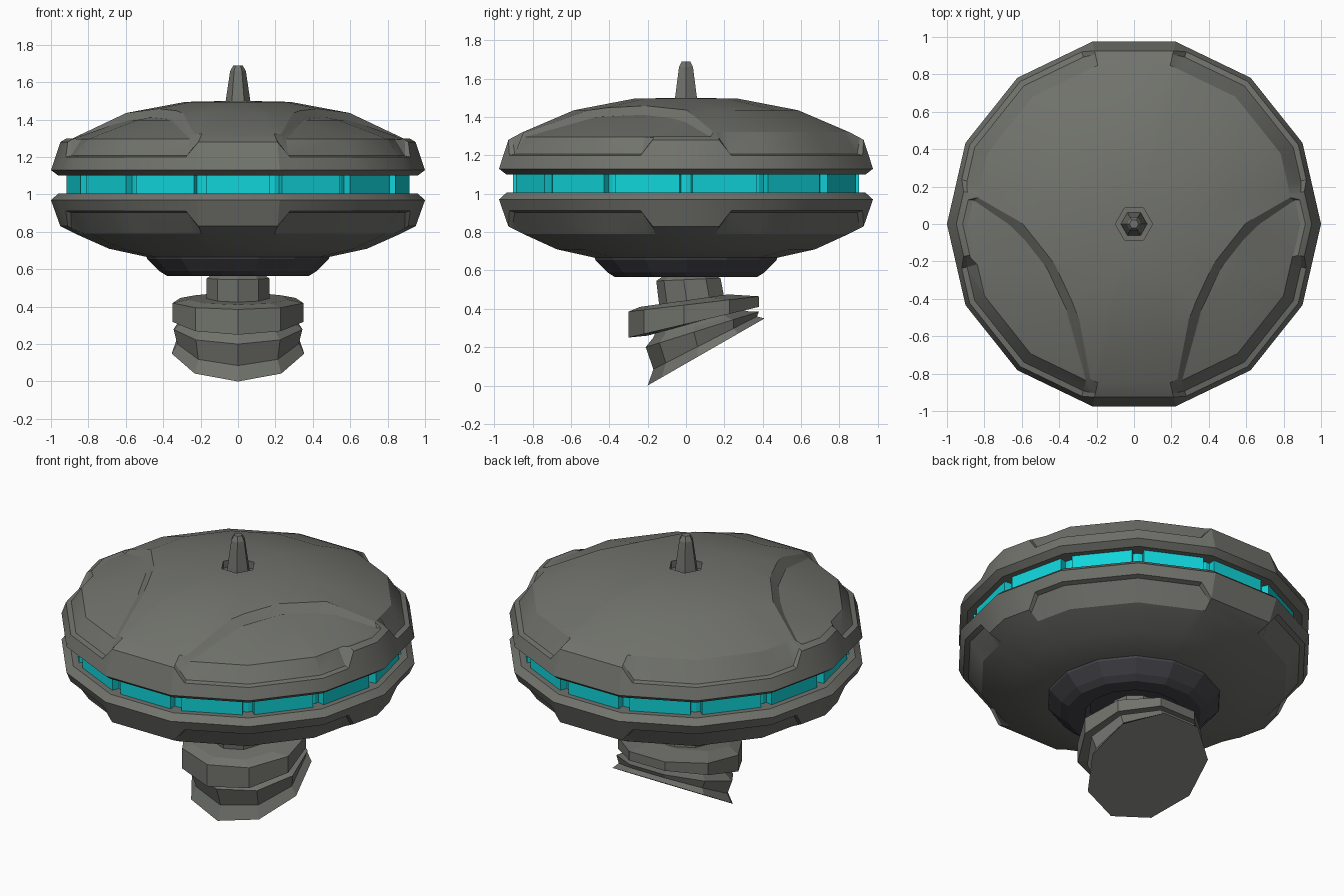
import bpy, bmesh, math

if "Cube" in bpy.data.objects:
    bpy.data.objects.remove(bpy.data.objects["Cube"])

N = 14  # sides of the saucer


def material(name, rgb):
    m = bpy.data.materials.new(name)
    m.diffuse_color = (*rgb, 1)
    m.use_nodes = True
    m.node_tree.nodes["Principled BSDF"].inputs["Base Color"].default_value = m.diffuse_color
    return m


GREY = material("warm grey", (0.165, 0.17, 0.15))
DARK = material("dark metal", (0.06, 0.06, 0.07))
CYAN = material("cyan glass", (0.005, 0.66, 0.70))


def loft(name, rings, mat, smooth=None):
    """Skin equal-length rings of points and cap both ends."""
    bm = bmesh.new()
    rows = [[bm.verts.new(p) for p in ring] for ring in rings]
    n = len(rows[0])
    for a, b in zip(rows, rows[1:]):
        for i in range(n):
            bm.faces.new((a[i], a[(i + 1) % n], b[(i + 1) % n], b[i]))
    bm.faces.new(rows[0])
    bm.faces.new(rows[-1])
    bmesh.ops.remove_doubles(bm, verts=bm.verts, dist=1e-5)
    bmesh.ops.recalc_face_normals(bm, faces=bm.faces)
    me = bpy.data.meshes.new(name)
    bm.to_mesh(me)
    bm.free()
    me.materials.append(mat)
    ob = bpy.data.objects.new(name, me)
    bpy.context.collection.objects.link(ob)
    if smooth:
        finish(ob, smooth)
    return ob


def finish(ob, angle):
    bpy.ops.object.select_all(action='DESELECT')
    ob.select_set(True)
    bpy.context.view_layer.objects.active = ob
    bpy.ops.object.shade_smooth_by_angle(angle=math.radians(angle))


def boolean(ob, cutter, op):
    mod = ob.modifiers.new(op.lower(), 'BOOLEAN')
    mod.operation, mod.object, mod.solver = op, cutter, 'EXACT'
    bpy.context.view_layer.objects.active = ob
    bpy.ops.object.modifier_apply(modifier=mod.name)
    bpy.data.objects.remove(cutter)


def polygon(r, z, n=N, turn=0):
    return [(r * math.cos(math.tau * i / n + turn), r * math.sin(math.tau * i / n + turn), z)
            for i in range(n)]


# Columns round the rim: position along the 14-gon, and whether the rim is tall there
QUARTER = [(0, 1), (0.42, 1), (0.56, 0), (1, 0), (2, 0), (2.84, 0), (3, 1)]
HALF = QUARTER + [(7 - t, h) for t, h in reversed(QUARTER[1:])]
COLUMNS = HALF + [(t + 7, h) for t, h in HALF]


def on_rim(t):
    i, f = int(t), t - int(t)
    a, b = math.tau * i / N, math.tau * (i + 1) / N
    return (math.cos(a) * (1 - f) + math.cos(b) * f, math.sin(a) * (1 - f) + math.sin(b) * f)


def shell(name, tall, low):
    rings = []
    for p_tall, p_low in zip(tall, low):
        ring = []
        for t, h in COLUMNS:
            x, y = on_rim(t)
            r, z = p_tall if h else p_low
            ring.append((x * r, y * r, z))
        rings.append(ring)
    return loft(name, rings, GREY)


# Upper shell with a rim that steps down between the four tall sections
dome = [(0.87, 1.322), (0.6, 1.435), (0.28, 1.495), (0.05, 1.5)]
edge = [(0.96, 1.10), (1.0, 1.13)]
upper = shell("upper_shell",
              edge + [(0.95, 1.28), (0.93, 1.292)] + dome,
              edge + [(0.975, 1.20), (0.945, 1.207)] + dome)

# Sunken panels on the front left and front right of the dome
outline = [(0.16, -0.80), (0.35, -0.48), (0.47, -0.25), (0.63, -0.01), (0.77, 0.18),
           (1.6, 0.18), (1.6, -1.6), (0.16, -1.6)]
for side in (1, -1):
    prism = [[(side * (x - k * 0.17), y + k * 0.10, 1.4 + k * 0.2) for x, y in outline]
             for k in (-1, 1)]
    cutter = loft("panel_cutter", prism, GREY)
    sunken = [(1.15, 1.8), (1.15, 1.335), (0.89, 1.295), (0.6, 1.397), (0.28, 1.455), (0.05, 1.46)]
    boolean(cutter, loft("sunken_surface", [polygon(r, z) for r, z in sunken], GREY), 'INTERSECT')
    boolean(upper, cutter, 'DIFFERENCE')

# Hexagonal socket and antenna
boolean(upper, loft("socket_cutter", [polygon(0.1, z, 6) for z in (1.455, 1.6)], GREY), 'DIFFERENCE')
finish(upper, 25)
loft("antenna", [polygon(r, z, 6) for r, z in
                 [(0.072, 1.44), (0.066, 1.5), (0.042, 1.66), (0.025, 1.69)]], GREY)

# Lower shell
belly = [(0.87, 0.79), (0.69, 0.71), (0.46, 0.66), (0.05, 0.655)]
edge = [(0.96, 1.005), (1.0, 0.97)]
finish(shell("lower_shell",
             edge + [(0.95, 0.83), (0.93, 0.82)] + belly,
             edge + [(0.975, 0.912), (0.945, 0.903)] + belly), 25)

# Dark ring under the belly with a hollow for the neck
loft("belly_ring", [polygon(r, z) for r, z in
                    [(0.49, 0.67), (0.485, 0.655), (0.42, 0.59), (0.38, 0.565),
                     (0.28, 0.565), (0.25, 0.61)]], DARK)

# Window band: recessed core and one pane per side
loft("window_core", [polygon(0.88, z) for z in (0.99, 1.115)], CYAN)
for i in range(N):
    a = math.tau * (i + 0.5) / N
    c, s = math.cos(a), math.sin(a)
    pane = [(0.80, -0.165), (0.902, -0.172), (0.902, 0.172), (0.80, 0.165)]
    loft("window_pane", [[(d * c - w * s, d * s + w * c, z) for d, w in pane]
                         for z in (0.995, 1.11)], CYAN)


def tilted(front, back, width, n=9):
    """Nine-sided ring spanning a front and a back point (y, z)."""
    ring = []
    for i in range(n):
        a = math.tau * i / n
        f = (1 - math.cos(a)) / (1 - math.cos(math.tau * 4 / 9))
        ring.append((width * math.sin(a), front[0] + (back[0] - front[0]) * f,
                     front[1] + (back[1] - front[1]) * f))
    return ring


# Neck, collar and slanted foot, each tilted further than the one above
loft("neck", [tilted((-0.12, 0.63), (0.14, 0.63), 0.14),
              tilted((-0.12, 0.57), (0.14, 0.575), 0.14),
              tilted((-0.155, 0.545), (0.18, 0.56), 0.17),
              tilted((-0.14, 0.42), (0.2, 0.455), 0.17)], GREY)
loft("collar", [tilted((-0.24, 0.41), (0.22, 0.475), 0.27),
                tilted((-0.30, 0.385), (0.38, 0.465), 0.355),
                tilted((-0.30, 0.25), (0.38, 0.41), 0.355),
                tilted((-0.20, 0.26), (0.30, 0.40), 0.29)], GREY)
loft("foot", [tilted((-0.15, 0.30), (0.28, 0.40), 0.27),
              tilted((-0.17, 0.25), (0.33, 0.385), 0.31),
              tilted((-0.21, 0.20), (0.38, 0.385), 0.35),
              tilted((-0.17, 0.085), (0.37, 0.36), 0.33),
              tilted((-0.20, 0.0), (0.41, 0.35), 0.36)], GREY)
